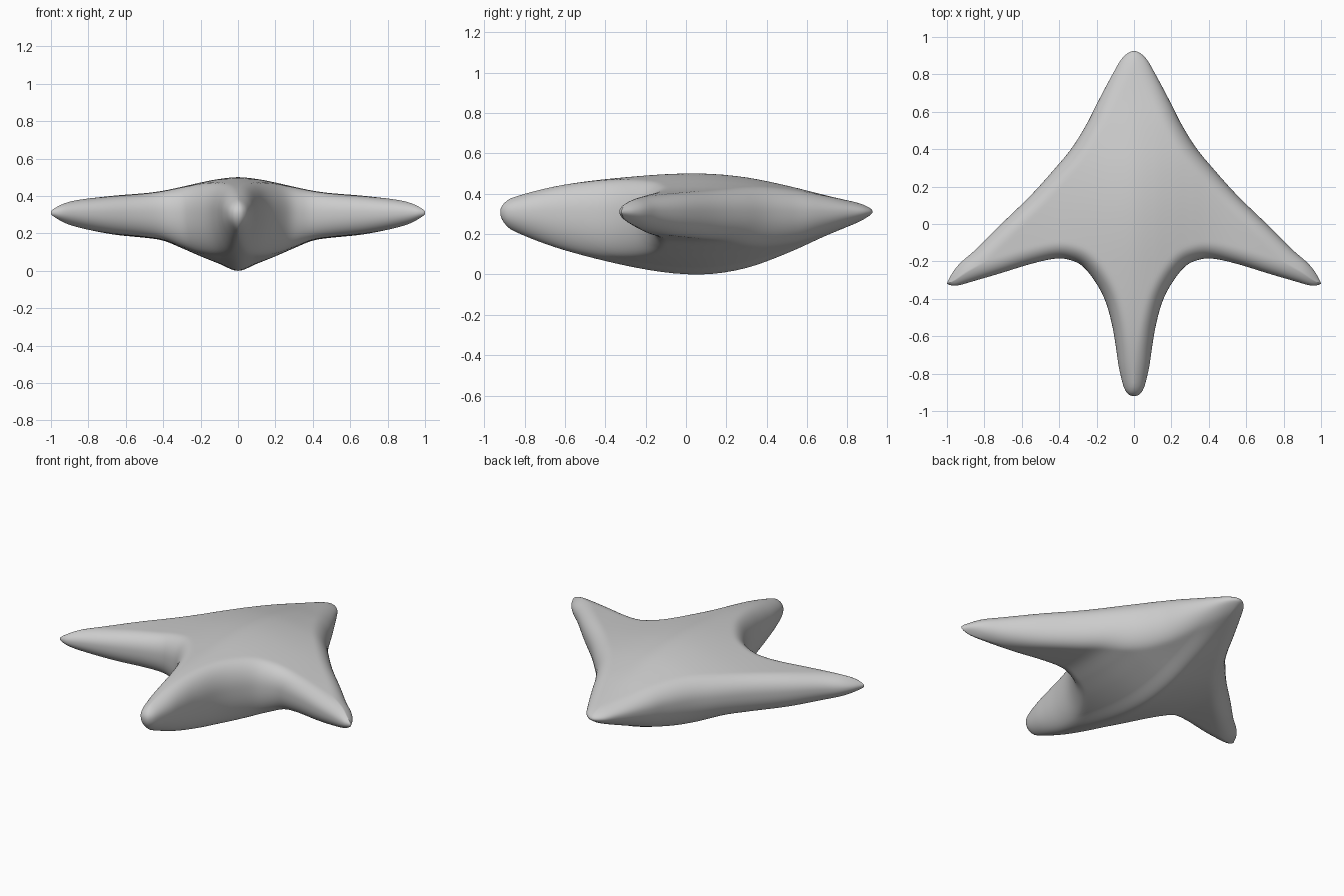
import bpy, math
from mathutils import Vector

if "Cube" in bpy.data.objects:
    bpy.data.objects.remove(bpy.data.objects["Cube"])

MID = 0.31      # height where upper and lower skins meet
ROUND = 0.09    # width of the rounded rim


def hermite(p0, p1, m0, m1, t):
    return (p0 * (2*t**3 - 3*t**2 + 1) + m0 * (t**3 - 2*t**2 + t)
            + p1 * (3*t**2 - 2*t**3) + m1 * (t**3 - t**2))


def curve_at(table, x, col=1):
    """Smooth interpolation of a table column at x."""
    n = len(table)
    x = min(max(x, table[0][0]), table[-1][0])
    i = max(k for k in range(n - 1) if table[k][0] <= x)

    def slope(k):
        a, b = table[max(k - 1, 0)], table[min(k + 1, n - 1)]
        return (b[col] - a[col]) / (b[0] - a[0])

    a, b = table[i], table[i + 1]
    w = b[0] - a[0]
    return hermite(a[col], b[col], slope(i) * w, slope(i + 1) * w, (x - a[0]) / w)


# Rear outline, tail end to wing tip
rear = [(0, -.92), (.03, -.91), (.055, -.87), (.08, -.77), (.095, -.67), (.115, -.55),
        (.15, -.42), (.2, -.32), (.27, -.23), (.34, -.193), (.42, -.185), (.55, -.213),
        (.72, -.265), (.85, -.303), (.94, -.328), (.98, -.327), (1, -.32)]
# Leading outline, nose to wing tip
front = [(-.06, .89), (0, .925), (.06, .89), (.115, .8), (.2, .64), (.25, .54), (.33, .41),
         (.42, .3), (.55, .155), (.72, -.01), (.85, -.14), (.93, -.21), (.97, -.26), (1, -.316)]
# Thickness above and below the middle, along the centreline
along = [(-.92, .06, .075), (-.6, .135, .19), (-.2, .18, .285), (.07, .19, .31),
         (.29, .172, .28), (.5, .13, .205), (.7, .08, .115), (.92, .03, .025)]
# Thickness ratio across the span
across = [(-.1, .95, .88), (0, 1, 1), (.1, .95, .88), (.2, .85, .75), (.3, .73, .61), (.4, .62, .48),
          (.5, .55, .43), (.7, .47, .37), (.9, .36, .25), (1, .2, .12)]

# Dense rear outline; its points give the columns
pts = [Vector(p) for p in rear]
last = len(pts) - 1
rear_line = []
for i in range(last):
    m0 = (pts[i + 1] - pts[max(i - 1, 0)]) / (2 if i else 1)
    m1 = (pts[min(i + 2, last)] - pts[i]) / 2
    if i == 0:
        m0.y = 0
    rear_line += [hermite(pts[i], pts[i + 1], m0, m1, k / 6) for k in range(6)]
rear_line.append(pts[-1])
front_line = [Vector((p.x, curve_at(front, p.x))) for p in rear_line]


def rim_distance(p):
    best = 9.0
    for line in (rear_line, front_line):
        for a, b in zip(line, line[1:]):
            ex, ey = b.x - a.x, b.y - a.y
            px, py = p.x - a.x, p.y - a.y
            t = min(max((px*ex + py*ey) / (ex*ex + ey*ey + 1e-12), 0), 1)
            best = min(best, (px - t*ex)**2 + (py - t*ey)**2)
    return math.sqrt(best)


# Upper and lower skins share the rim vertices
ROWS = 48
verts, top, low = [], [], []
for a, b in zip(rear_line, front_line):
    tcol, lcol = [], []
    for j in range(ROWS + 1):
        p = a.lerp(b, (1 - math.cos(math.pi * j / ROWS)) / 2)
        if j in (0, ROWS):
            tcol.append(len(verts))
            lcol.append(len(verts))
            verts.append((p.x, p.y, MID))
            continue
        u = min(rim_distance(p) / ROUND, 1)
        f = (1 - (1 - u)**2.2)**(1 / 2.2)
        for col, side, sign in ((tcol, 1, 1), (lcol, 2, -1)):
            h = curve_at(along, p.y, side) * curve_at(across, p.x, side) * f
            col.append(len(verts))
            verts.append((p.x, p.y, MID + sign * h))
    top.append(tcol)
    low.append(lcol)

faces = []
for i in range(len(top) - 1):
    for j in range(ROWS):
        faces.append((top[i][j], top[i+1][j], top[i+1][j+1], top[i][j+1]))
        faces.append((low[i][j], low[i][j+1], low[i+1][j+1], low[i+1][j]))
# Wing tip cap
for j in range(ROWS):
    cap = (top[-1][j], low[-1][j], low[-1][j+1], top[-1][j+1])
    faces.append(tuple(dict.fromkeys(cap)))

mesh = bpy.data.meshes.new("winged_body")
mesh.from_pydata(verts, [], faces)
body = bpy.data.objects.new("winged_body", mesh)
bpy.context.collection.objects.link(body)

# Mirror to the other wing
mirror = body.modifiers.new("mirror", 'MIRROR')
mirror.use_clip = True
mirror.merge_threshold = 0.0005

bpy.context.view_layer.objects.active = body
body.select_set(True)
bpy.ops.object.shade_smooth()
